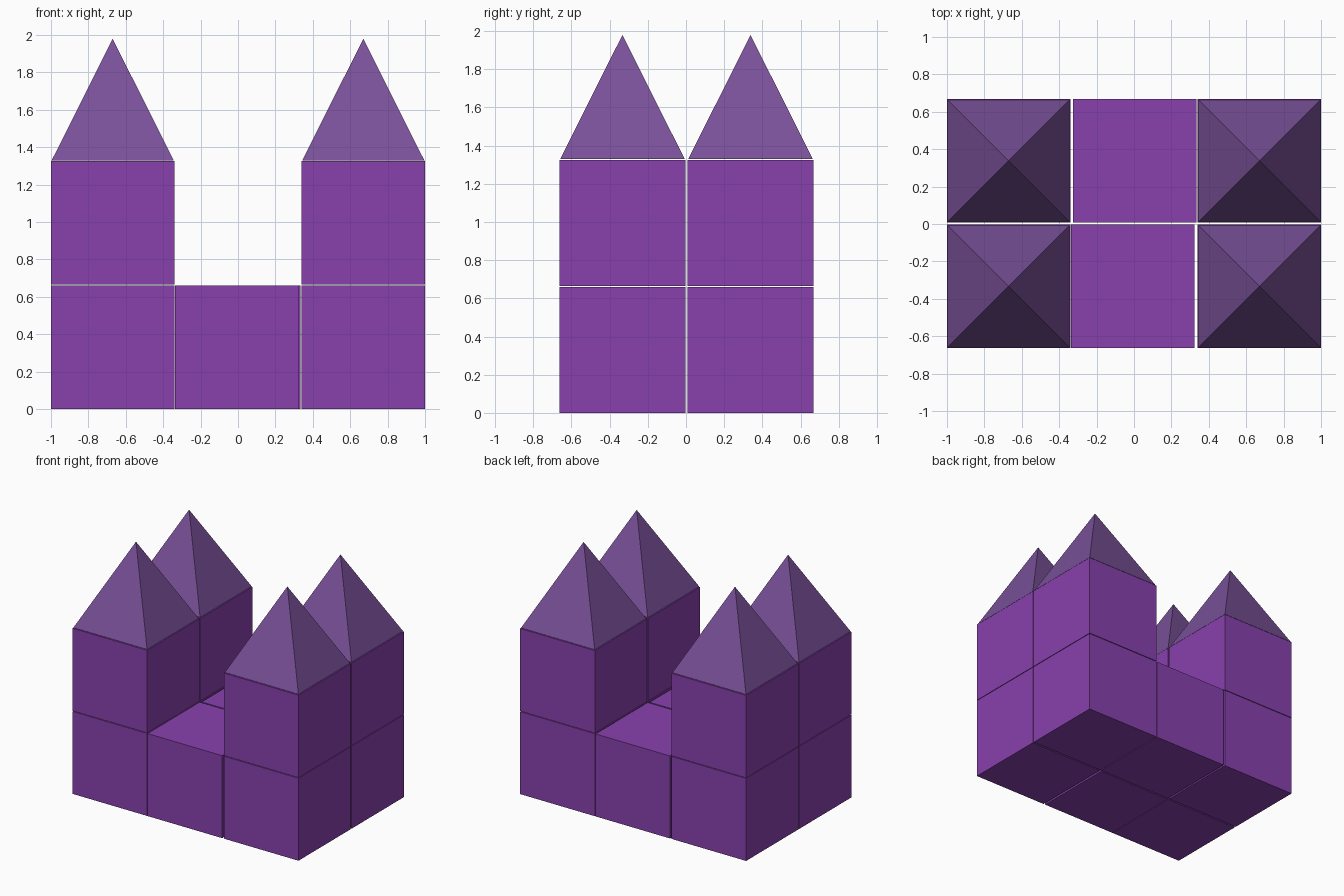
import bpy, math

if "Cube" in bpy.data.objects:
    bpy.data.objects.remove(bpy.data.objects["Cube"])


def material(name, rgb):
    """Flat material from sRGB 0-255 values, stored as linear."""
    lin = [((c / 255 + 0.055) / 1.055) ** 2.4 for c in rgb]
    m = bpy.data.materials.new(name)
    m.diffuse_color = (*lin, 1)
    m.use_nodes = True
    m.node_tree.nodes["Principled BSDF"].inputs["Base Color"].default_value = m.diffuse_color
    return m


BLOCK = material("purple block", (137, 65, 174))
ROOF = material("muted purple roof", (122, 81, 153))
S = 0.66        # block edge length
LEVEL = 0.665   # block edge plus the hairline gap


def block(name, x, y, z):
    bpy.ops.mesh.primitive_cube_add(size=S, location=(x, y, z + S / 2))
    ob = bpy.context.object
    ob.name = name
    ob.data.materials.append(BLOCK)


def roof(name, x, y, z, width=0.652, height=0.65):
    # Four-sided cone turned so its base edges follow x and y
    bpy.ops.mesh.primitive_cone_add(vertices=4, radius1=width / math.sqrt(2), radius2=0,
                                    depth=height, location=(x, y, z + height / 2),
                                    rotation=(0, 0, math.pi / 4))
    ob = bpy.context.object
    ob.name = name
    ob.data.materials.append(ROOF)


# Front and back rows; the middle block of each sits slightly off centre
for row, y, mid in (("front", -0.333, -0.006), ("back", 0.338, 0.003)):
    block(f"{row}_middle_block", mid, y, 0)
    # Towers: two stacked blocks and a pyramid roof
    for side, x in (("left", -0.67), ("right", 0.67)):
        block(f"{row}_{side}_lower_block", x, y, 0)
        block(f"{row}_{side}_upper_block", x, y, LEVEL)
        roof(f"{row}_{side}_roof", x, y, 2 * LEVEL)
